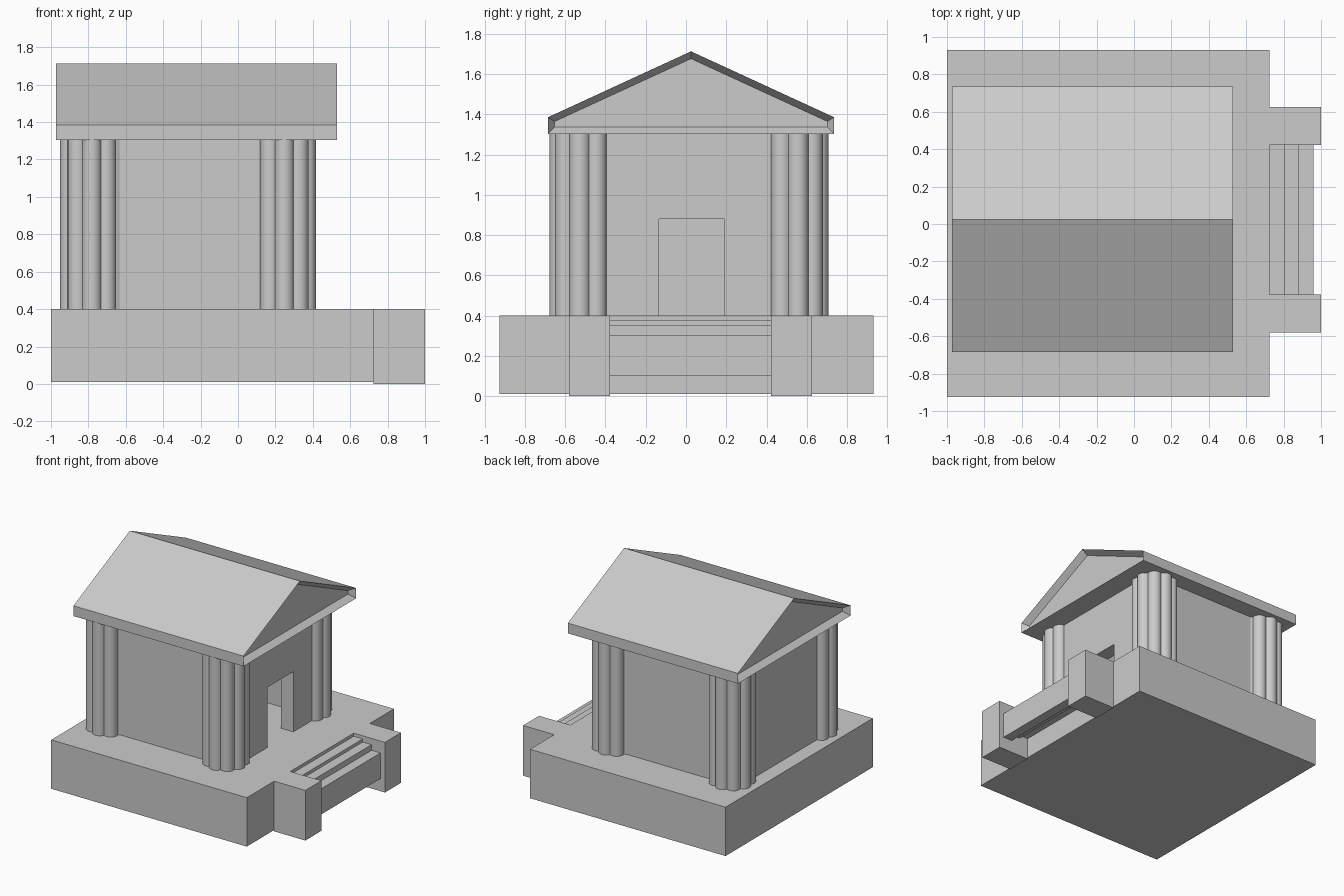
import bpy, bmesh, math
from mathutils import Vector

default = bpy.data.objects.get("Cube")
if default:
    bpy.data.objects.remove(default, do_unlink=True)

stone = bpy.data.materials.new("grey_stone")
stone.use_nodes = True
stone.diffuse_color = (0.6, 0.6, 0.6, 1)
stone.node_tree.nodes["Principled BSDF"].inputs["Base Color"].default_value = (0.6, 0.6, 0.6, 1)


def finish(name, bm):
    bmesh.ops.recalc_face_normals(bm, faces=bm.faces)
    mesh = bpy.data.meshes.new(name)
    bm.to_mesh(mesh)
    bm.free()
    mesh.materials.append(stone)
    obj = bpy.data.objects.new(name, mesh)
    bpy.context.collection.objects.link(obj)
    return obj


def prism(outline, axis, start, end):
    """Extrude a 2D outline: plan (x, y) along z, or side profile (y, z) along x."""
    bm = bmesh.new()
    if axis == "z":
        points = [(a, b, start) for a, b in outline]
        offset = Vector((0, 0, end - start))
    else:
        points = [(start, a, b) for a, b in outline]
        offset = Vector((end - start, 0, 0))
    face = bm.faces.new([bm.verts.new(p) for p in points])
    grown = bmesh.ops.extrude_face_region(bm, geom=[face], use_keep_orig=True)["geom"]
    bmesh.ops.translate(bm, vec=offset, verts=[g for g in grown if isinstance(g, bmesh.types.BMVert)])
    bmesh.ops.recalc_face_normals(bm, faces=bm.faces)
    return bm


def box(name, x0, x1, y0, y1, z0, z1):
    return finish(name, prism([(x0, y0), (x1, y0), (x1, y1), (x0, y1)], "z", z0, z1))


FLOOR, EAVE = 0.4, 1.303

# Platform and the blocks flanking the stair
box("platform", -1, 0.725, -0.925, 0.93, 0.01, FLOOR)
box("stair_block_front", 0.725, 1, -0.58, -0.377, 0, FLOOR)
box("stair_block_back", 0.725, 1, 0.423, 0.625, 0, FLOOR)

# Stair treads
steps = [(0.725, 0.175, 0.375), (0.803, 0.15, 0.35), (0.882, 0.1, 0.305)]
for i, (x, low, high) in enumerate(steps):
    box(f"step_{i + 1}", x, x + 0.079, -0.377, 0.423, low, high)

# Hollow chamber: three plain walls, then the wall with the doorway
left, right, front, back, thick = -0.88, 0.355, -0.57, 0.6, 0.11
inner = right - thick
finish("chamber_walls", prism(
    [(inner, front), (inner, front + thick), (left + thick, front + thick),
     (left + thick, back - thick), (inner, back - thick), (inner, back),
     (left, back), (left, front)], "z", FLOOR, EAVE))
d0, d1, top = -0.135, 0.19, 0.88
finish("door_wall", prism(
    [(front, FLOOR), (d0, FLOOR), (d0, top), (d1, top), (d1, FLOOR),
     (back, FLOOR), (back, EAVE), (front, EAVE)], "x", inner, right))


# Corner columns with nine rounded lobes, one lobe facing outward
def lobed_outline(cx, cy, facing, lobes=9, ring=0.119, lobe=0.053, cuts=10):
    points = []
    for i in range(lobes * cuts):
        half = math.pi / lobes
        phi = -half + 2 * half * (i % cuts) / cuts
        angle = facing + 2 * half * (i // cuts) + phi
        r = ring * math.cos(phi) + math.sqrt(lobe ** 2 - (ring * math.sin(phi)) ** 2)
        points.append((cx + r * math.cos(angle), cy + r * math.sin(angle)))
    return points


for xname, cx in (("left", 0.248), ("right", -0.781)):
    for yname, cy, facing in (("front", -0.506, -math.pi / 2), ("back", 0.535, math.pi / 2)):
        column = finish(f"column_{yname}_{xname}",
                        prism(lobed_outline(cx, cy, facing), "z", FLOOR, EAVE))
        bpy.ops.object.select_all(action="DESELECT")
        column.select_set(True)
        bpy.context.view_layer.objects.active = column
        bpy.ops.object.shade_smooth_by_angle(angle=math.radians(30))

# Gabled roof with a recessed pediment at each end
bm = prism([(-0.685, EAVE), (0.735, EAVE), (0.735, 1.385), (0.025, 1.712), (-0.685, 1.385)],
           "x", -0.972, 0.528)
ends = [f for f in bm.faces if abs(f.normal.x) > 0.9]
bmesh.ops.inset_individual(bm, faces=ends, thickness=0.033, depth=-0.05, use_even_offset=True)
finish("roof", bm)
